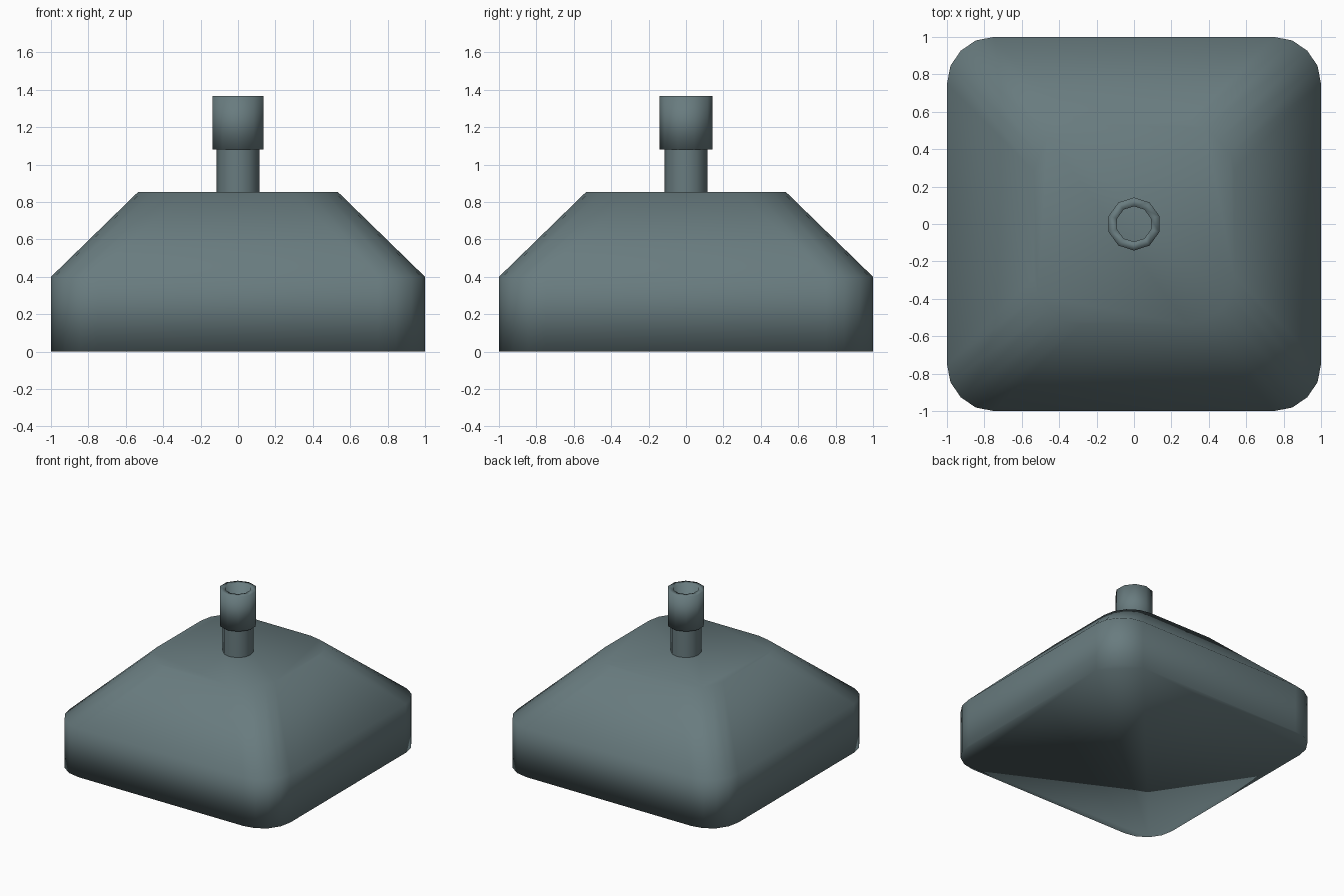
import bpy, bmesh, math

if "Cube" in bpy.data.objects:
    bpy.data.objects.remove(bpy.data.objects["Cube"])

mat = bpy.data.materials.new("slate_grey")
mat.diffuse_color = (0.14, 0.20, 0.212, 1)
mat.use_nodes = True
mat.node_tree.nodes["Principled BSDF"].inputs["Base Color"].default_value = mat.diffuse_color


def rounded_square(half, radius, z, steps=4):
    """Ring of points around a square with rounded corners."""
    pts = []
    for q in range(4):
        cx = (half - radius) * (1 if q in (0, 3) else -1)
        cy = (half - radius) * (1 if q in (0, 1) else -1)
        for i in range(steps + 1):
            a = math.pi / 2 * (q + i / steps)
            pts.append((cx + radius * math.cos(a), cy + radius * math.sin(a), z))
    return pts


def circle(radius, z, sides):
    """Regular polygon ring with a corner on the +y axis."""
    return [(radius * math.cos(math.pi / 2 + math.tau * i / sides),
             radius * math.sin(math.pi / 2 + math.tau * i / sides), z)
            for i in range(sides)]


def loft(name, rings, cap=False):
    """Skin consecutive rings; smooth shading below a 40 degree crease."""
    bm = bmesh.new()
    loops = [[bm.verts.new(p) for p in ring] for ring in rings]
    n = len(loops[0])
    for a, b in zip(loops, loops[1:]):
        for i in range(n):
            j = (i + 1) % n
            bm.faces.new((a[i], a[j], b[j], b[i]))
    if cap:
        bm.faces.new(loops[0][::-1])
        bm.faces.new(loops[-1])
    for f in bm.faces:
        f.smooth = True
    for e in bm.edges:
        e.smooth = len(e.link_faces) == 2 and e.calc_face_angle() < math.radians(40)
    mesh = bpy.data.meshes.new(name)
    bm.to_mesh(mesh)
    bm.free()
    mesh.materials.append(mat)
    obj = bpy.data.objects.new(name, mesh)
    bpy.context.collection.objects.link(obj)
    return obj


# Weighted base: straight sides, then a sloping shoulder to a flat top
loft("weighted_base", [rounded_square(1.0, 0.25, 0.0),
                       rounded_square(1.0, 0.25, 0.4),
                       rounded_square(0.535, 0.25, 0.853)], cap=True)

# Narrow neck of the pole socket
loft("socket_neck", [circle(0.114, z, 12) for z in (0.853, 1.08)])

# Wider collar with a hollow bore running down to the base
loft("socket_collar", [circle(r, z, 10) for r, z in
                       ((0.095, 1.08), (0.142, 1.08), (0.142, 1.367),
                        (0.095, 1.367), (0.095, 0.853))])
